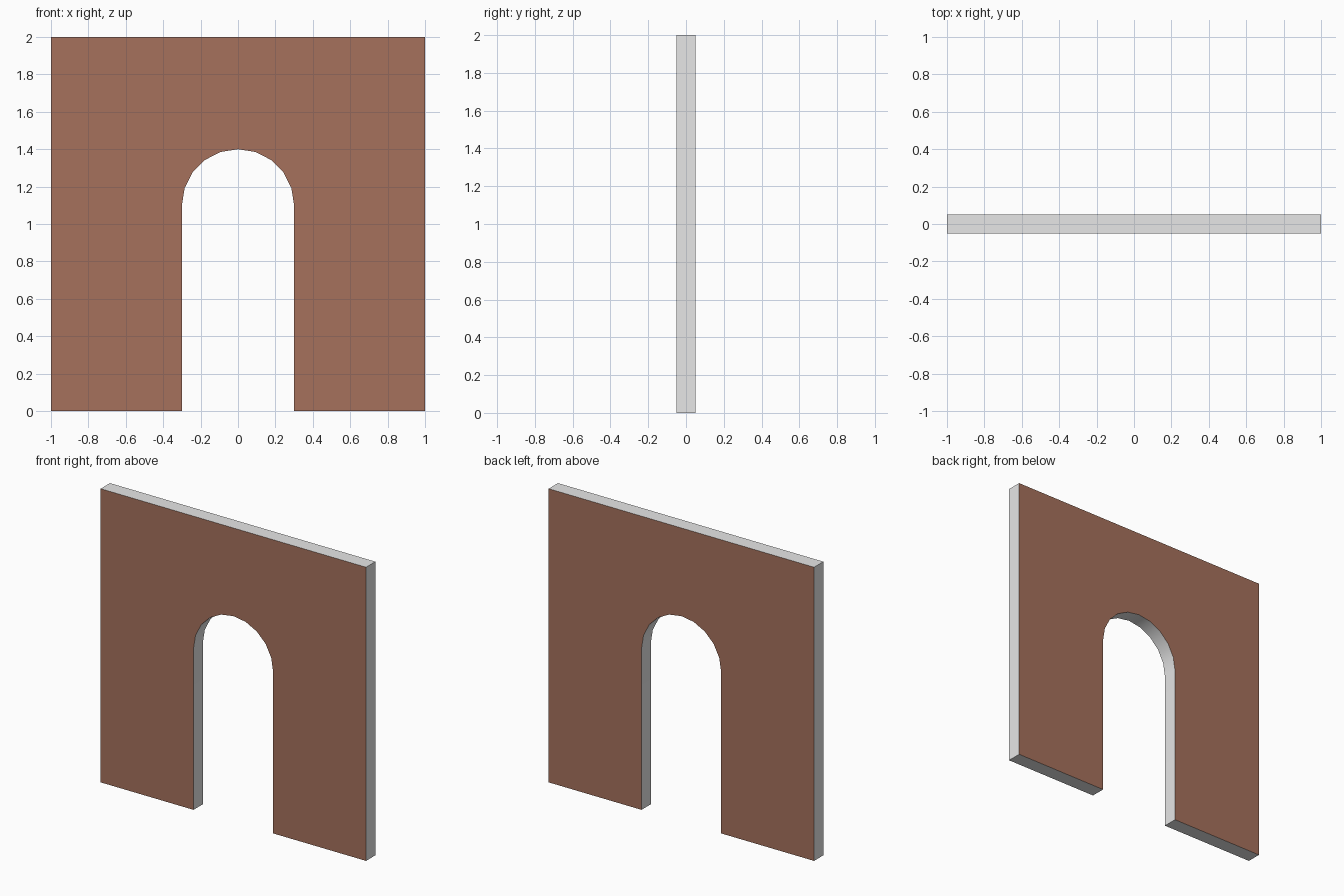
import bpy, bmesh, math

if "Cube" in bpy.data.objects:
    bpy.data.objects.remove(bpy.data.objects["Cube"])

HALF_WIDTH, HEIGHT, DEPTH = 1.0, 2.0, 0.1
RADIUS, SPRING, SEGMENTS = 0.3, 1.1, 10


def material(name, rgb):
    mat = bpy.data.materials.new(name)
    mat.diffuse_color = (*rgb, 1.0)
    mat.use_nodes = True
    mat.node_tree.nodes["Principled BSDF"].inputs["Base Color"].default_value = mat.diffuse_color
    return mat


# Wall outline with the round-headed doorway
outline = [(-RADIUS, 0), (-HALF_WIDTH, 0), (-HALF_WIDTH, HEIGHT),
           (HALF_WIDTH, HEIGHT), (HALF_WIDTH, 0), (RADIUS, 0)]
for i in range(SEGMENTS + 1):
    a = math.pi * i / SEGMENTS
    outline.append((RADIUS * math.cos(a), SPRING + RADIUS * math.sin(a)))

# Extrude the outline through the wall thickness
bm = bmesh.new()
face = bm.faces.new([bm.verts.new((x, -DEPTH / 2, z)) for x, z in outline])
ext = bmesh.ops.extrude_face_region(bm, geom=[face], use_keep_orig=True)
moved = [g for g in ext["geom"] if isinstance(g, bmesh.types.BMVert)]
bmesh.ops.translate(bm, verts=moved, vec=(0, DEPTH, 0))
bmesh.ops.recalc_face_normals(bm, faces=bm.faces)

# Brown front and back, grey edges and doorway lining
for f in bm.faces:
    f.material_index = 0 if abs(f.normal.y) > 0.5 else 1

mesh = bpy.data.meshes.new("arched_wall")
bm.to_mesh(mesh)
bm.free()
mesh.materials.append(material("brown wall", (0.379, 0.167, 0.108)))
mesh.materials.append(material("light grey edge", (0.8, 0.8, 0.8)))

wall = bpy.data.objects.new("arched_wall", mesh)
bpy.context.collection.objects.link(wall)

# Smooth arch, sharp corners
bpy.context.view_layer.objects.active = wall
wall.select_set(True)
bpy.ops.object.shade_smooth_by_angle(angle=math.radians(30))
